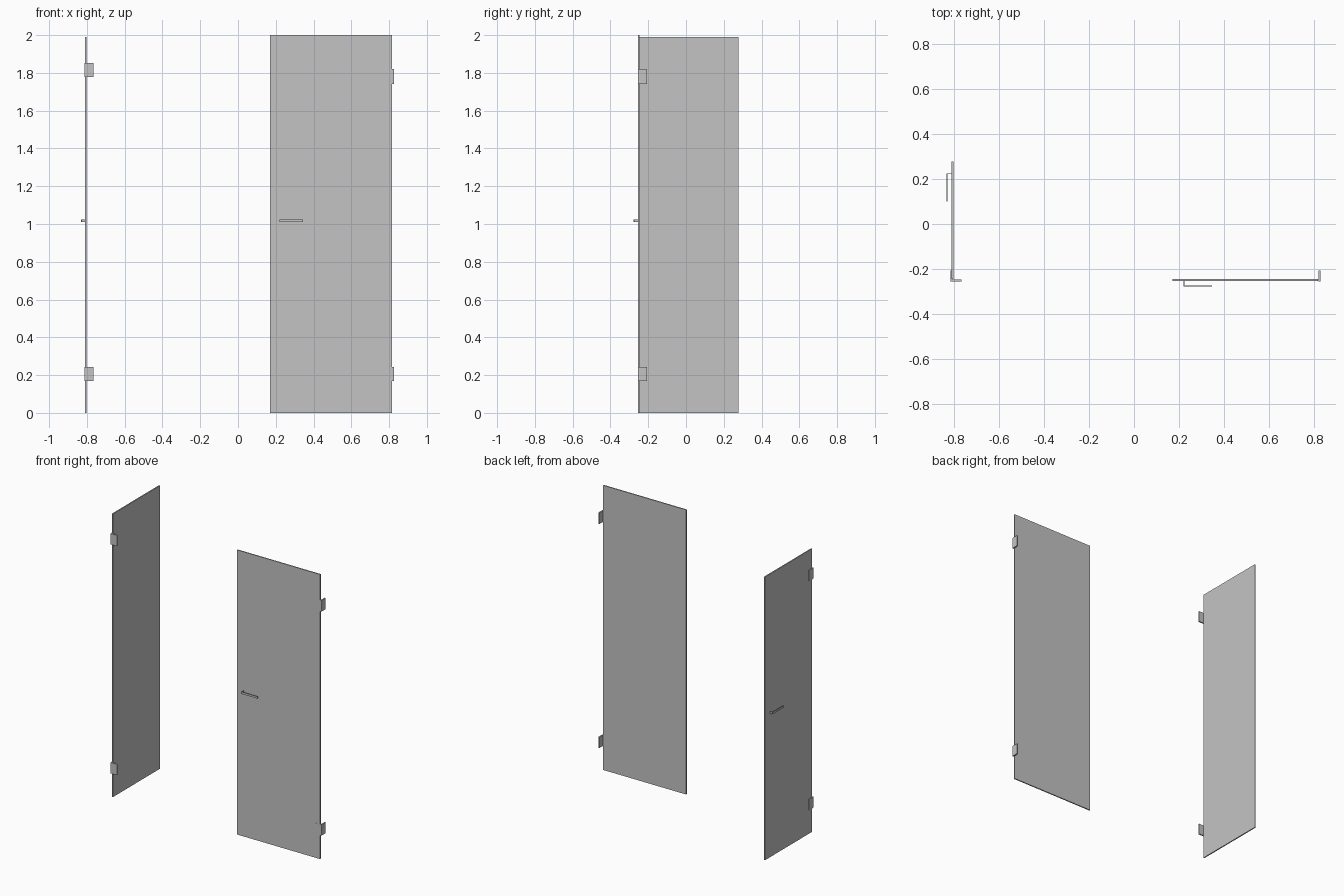
import bpy
import bmesh
from mathutils import Vector

cube = bpy.data.objects.get("Cube")
if cube:
    bpy.data.objects.remove(cube, do_unlink=True)

grey = bpy.data.materials.new("neutral grey")
grey.use_nodes = True
tone = (0.55, 0.55, 0.55, 1)
grey.diffuse_color = tone
grey.node_tree.nodes["Principled BSDF"].inputs["Base Color"].default_value = tone


def boxes(name, spans):
    """One object made of boxes, each given as x, y and z ranges."""
    bm = bmesh.new()
    for span in spans:
        low = Vector([r[0] for r in span])
        high = Vector([r[1] for r in span])
        verts = bmesh.ops.create_cube(bm, size=1)["verts"]
        for v in verts:
            v.co = (low + high) / 2 + v.co * (high - low)
    mesh = bpy.data.meshes.new(name)
    bm.to_mesh(mesh)
    bm.free()
    mesh.materials.append(grey)
    obj = bpy.data.objects.new(name, mesh)
    bpy.context.collection.objects.link(obj)
    return obj


# Door panels, standing at right angles to each other
boxes("side_door_panel", [((-0.809, -0.801), (-0.245, 0.277), (0, 1.99))])
boxes("front_door_panel", [((0.17, 0.815), (-0.253, -0.245), (0, 2))])

# Lever handles: a short stem and a thin flat bar
grip = (1.011, 1.025)
boxes("side_door_handle", [
    ((-0.83, -0.809), (0.221, 0.225), grip),
    ((-0.831, -0.827), (0.1, 0.225), grip)])
boxes("front_door_handle", [
    ((0.219, 0.223), (-0.276, -0.253), grip),
    ((0.219, 0.345), (-0.277, -0.273), grip)])

# Angled hinges: one leaf on the door, one turned towards the wall
for level, z in (("lower", (0.168, 0.244)), ("upper", (1.777, 1.853))):
    boxes(f"side_door_{level}_hinge", [
        ((-0.813, -0.806), (-0.255, -0.207), z),
        ((-0.813, -0.764), (-0.255, -0.246), z)])

for level, z in (("lower", (0.168, 0.244)), ("upper", (1.742, 1.82))):
    boxes(f"front_door_{level}_hinge", [
        ((0.818, 0.827), (-0.255, -0.207), z),
        ((0.782, 0.827), (-0.2535, -0.247), z)])
